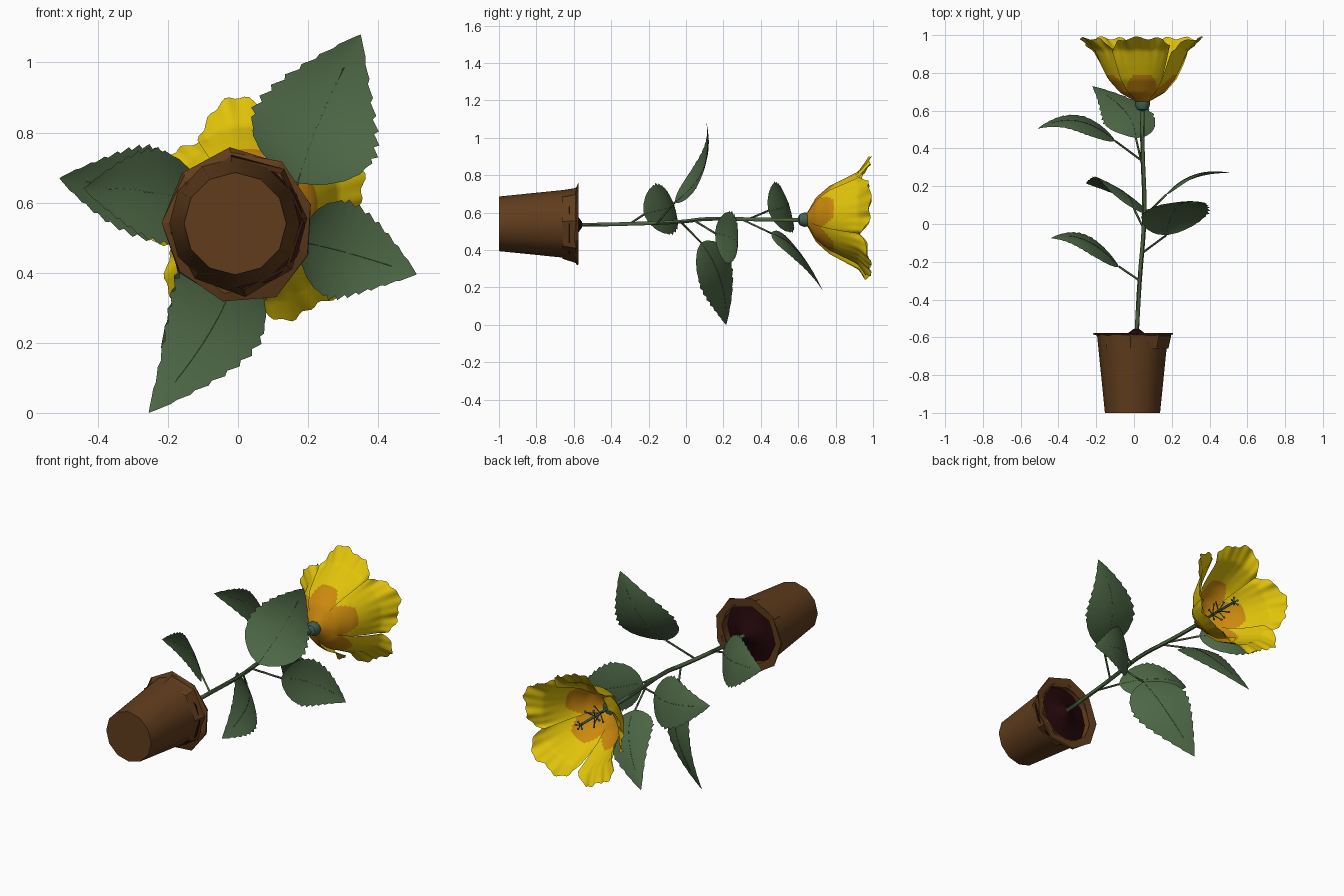
import bpy, bmesh, math, random
from mathutils import Vector

random.seed(4)
cube = bpy.data.objects.get("Cube")
if cube:
    bpy.data.objects.remove(cube, do_unlink=True)


def material(name, rgb):
    m = bpy.data.materials.new(name)
    m.use_nodes = True
    m.diffuse_color = (*rgb, 1)
    m.node_tree.nodes["Principled BSDF"].inputs["Base Color"].default_value = (*rgb, 1)
    return m


BROWN = material("pot brown", (0.118, 0.046, 0.012))
SOIL = material("dark soil", (0.016, 0.002, 0.003))
LEAF = material("leaf green", (0.074, 0.135, 0.06))
STEM = material("stem green", (0.07, 0.12, 0.05))
CALYX = material("blue green", (0.05, 0.12, 0.085))
YELLOW = material("petal yellow", (0.76, 0.55, 0.003))
ORANGE = material("petal orange", (0.6, 0.25, 0.004))


def finish(name, bm, mats, angle=40):
    bmesh.ops.remove_doubles(bm, verts=bm.verts, dist=0.0001)
    me = bpy.data.meshes.new(name)
    bm.to_mesh(me)
    bm.free()
    ob = bpy.data.objects.new(name, me)
    bpy.context.collection.objects.link(ob)
    for m in mats:
        me.materials.append(m)
    bpy.ops.object.select_all(action='DESELECT')
    ob.select_set(True)
    bpy.context.view_layer.objects.active = ob
    bpy.ops.object.shade_smooth_by_angle(angle=math.radians(angle))


def grid(bm, rows, closed=False, rule=None):
    """Skin a list of point rows with quads."""
    vs = [[bm.verts.new(p) for p in row] for row in rows]
    n = len(rows[0])
    for i in range(len(rows) - 1):
        for j in range(n if closed else n - 1):
            k = (j + 1) % n
            f = bm.faces.new((vs[i][j], vs[i][k], vs[i + 1][k], vs[i + 1][j]))
            if rule:
                f.material_index = rule(i, j)
    return vs


def lathe(name, profile, mats, sides=12, centre=(0, 0.54), turn=0.0, jitter=0.0, angle=40, cap=False):
    """Turn (radius, y) points around an axis along y."""
    rows = []
    for r, y in profile:
        row = []
        for j in range(sides):
            a = 2 * math.pi * j / sides + turn
            q = r * (1 + random.uniform(-jitter, jitter))
            row.append((centre[0] + q * math.cos(a), y, centre[1] + q * math.sin(a)))
        rows.append(row)
    bm = bmesh.new()
    vs = grid(bm, rows, True)
    if cap:
        bm.faces.new(vs[0])
    bmesh.ops.recalc_face_normals(bm, faces=bm.faces)
    finish(name, bm, mats, angle)


def tube(name, points, radius, mat):
    cu = bpy.data.curves.new(name, 'CURVE')
    cu.dimensions = '3D'
    cu.bevel_depth = radius
    cu.bevel_resolution = 1
    cu.use_fill_caps = True
    sp = cu.splines.new('BEZIER')
    sp.bezier_points.add(len(points) - 1)
    for bp, p in zip(sp.bezier_points, points):
        bp.co = p
        bp.handle_left_type = bp.handle_right_type = 'AUTO'
    sp.resolution_u = 5
    cu.materials.append(mat)
    ob = bpy.data.objects.new(name, cu)
    bpy.context.collection.objects.link(ob)
    bpy.ops.object.select_all(action='DESELECT')
    ob.select_set(True)
    bpy.context.view_layer.objects.active = ob
    bpy.ops.object.convert(target='MESH')
    bpy.ops.object.shade_smooth_by_angle(angle=math.radians(60))


# Pot: tapered wall with open mouth, two ragged rim flanges, soil with a mound
lathe("pot_body", [(0.146, -1), (0.188, -0.585), (0.178, -0.58), (0.172, -0.64)],
      [BROWN], centre=(-0.008, 0.54), cap=True)
lathe("pot_rim_outer", [(0.186, -0.596), (0.218, -0.583), (0.222, -0.576), (0.178, -0.579)],
      [BROWN], sides=9, centre=(0.005, 0.532), turn=0.3, jitter=0.05, angle=15)
lathe("pot_rim_inner", [(0.184, -0.66), (0.2, -0.592), (0.2, -0.58), (0.174, -0.585)],
      [BROWN], sides=8, centre=(0, 0.535), turn=0.1, jitter=0.04, angle=15)
lathe("soil", [(0.18, -0.625), (0.1, -0.612), (0.05, -0.582), (0.015, -0.556), (0.001, -0.553)],
      [SOIL], centre=(0.012, 0.535))

# Main stem
tube("stem", [(0.012, -0.62, 0.533), (0.03, -0.3, 0.54), (0.052, -0.02, 0.552),
              (0.055, 0.1, 0.565), (0.045, 0.4, 0.563), (0.045, 0.63, 0.56)], 0.0115, STEM)


def leaf(name, root, base, mid, tip, across, half):
    root, base, mid, tip, across = map(Vector, (root, base, mid, tip, across))
    tube(name + "_stalk", [root, (root + base) / 2, base], 0.0055, STEM)
    ctrl = 2 * mid - (base + tip) / 2
    steps, cols = 34, 8
    rows, ridge = [], []
    for i in range(steps + 1):
        t = i / steps
        p = base * (1 - t) ** 2 + ctrl * 2 * t * (1 - t) + tip * t * t
        tan = ((ctrl - base) * (1 - t) + (tip - ctrl) * t).normalized()
        side = (across - tan * across.dot(tan)).normalized()
        nor = tan.cross(side)
        if nor.y < 0:
            nor = -nor
        w = half * 1.08 * max(0, math.sin(math.pi * t ** 0.74)) ** 0.85 * (1.1 - 0.28 * t)
        tooth = (0.1 if t > 0.3 else 0.02) * ((-i) % 3) / 2
        row = []
        for j in range(cols + 1):
            v = 2 * j / cols - 1
            edge = 1 + tooth if abs(v) == 1 else 1
            row.append(p + side * w * v * edge - nor * (0.11 * w * v * v))
        rows.append(row)
        if 0 < i < steps - 4 and i % 4 == 0:
            ridge.append(p)
    bm = bmesh.new()
    grid(bm, rows)
    finish(name, bm, [LEAF], 60)
    tube(name + "_midrib", [base] + ridge, 0.0015, LEAF)


# Leaves: stalk root, leaf base, middle, tip, cross direction, half width
leaf("lower_right_leaf", (0.03, -0.3, 0.54), (-0.08, -0.225, 0.59), (-0.26, -0.085, 0.63),
     (-0.44, -0.075, 0.64), (0, -0.35, 1), 0.125)
leaf("upper_left_leaf", (0.048, -0.15, 0.548), (0.17, -0.06, 0.655), (0.235, 0.095, 0.84),
     (0.35, 0.11, 1.08), (1, 0, -0.4), 0.165)
leaf("bottom_leaf", (0.054, -0.03, 0.552), (0, 0.08, 0.44), (-0.075, 0.185, 0.24),
     (-0.255, 0.215, 0), (1, -0.65, -0.45), 0.148)
leaf("middle_left_leaf", (0.054, 0.04, 0.56), (0.17, 0.155, 0.49), (0.32, 0.26, 0.455),
     (0.51, 0.27, 0.395), (0.2, 0.1, 1), 0.125)
leaf("upper_right_leaf", (0.048, 0.33, 0.563), (-0.1, 0.44, 0.61), (-0.3, 0.545, 0.64),
     (-0.51, 0.505, 0.67), (0, -0.35, 1), 0.125)
leaf("flower_leaf", (0.046, 0.3, 0.563), (0.01, 0.455, 0.49), (-0.05, 0.6, 0.39),
     (-0.22, 0.73, 0.185), (1, 0.2, -0.5), 0.13)

# Flower: five broad ruffled petals around the y axis
FX, FZ = 0.045, 0.565
PROFILE = [(0.012, 0.635), (0.115, 0.695), (0.175, 0.765), (0.213, 0.84), (0.25, 0.92), (0.325, 0.985)]


def profile_at(u):
    s = min(max(u, 0), 0.9999) * (len(PROFILE) - 1)
    i = int(s)
    a, b = Vector(PROFILE[i]), Vector(PROFILE[i + 1])
    return a.lerp(b, s - i)


def petal(name, angle, seed):
    rows, nu, nv = [], 30, 32
    for i in range(nu + 1):
        row = []
        for j in range(nv + 1):
            u, v = i / nu, 2 * j / nv - 1
            r, y = profile_at(u * (1 - 0.2 * abs(v) ** 3))
            ruffle = u ** 6 * (0.012 * math.sin(6 * v + seed) + 0.006 * math.sin(21 * v + 2 * seed))
            q = r * (1 + 0.06 * v) + ruffle
            y += u ** 6 * 0.008 * math.sin(11 * v + seed)
            a = angle + math.radians(40 - 3 * u) * v
            row.append((FX + q * math.cos(a), min(y, 1), FZ + q * math.sin(a)))
        rows.append(row)
    bm = bmesh.new()
    grid(bm, rows, rule=lambda i, j: 1 if i < 14 - 6 * (2 * (j + 0.5) / nv - 1) ** 2 else 0)
    finish(name, bm, [YELLOW, ORANGE], 60)


for k in range(5):
    petal(f"petal_{k + 1}", math.radians(90 + 72 * k), 1.7 * k)

# Calyx, pistil column and stamens
lathe("calyx", [(0.008, 0.597), (0.03, 0.607), (0.041, 0.632), (0.038, 0.65), (0.015, 0.655)],
      [CALYX], sides=10, centre=(FX, 0.562), cap=True)
tube("pistil", [(FX, 0.64, FZ), (FX, 0.78, FZ), (FX, 0.92, FZ)], 0.007, CALYX)


def bud(name, p, r):
    bm = bmesh.new()
    bmesh.ops.create_icosphere(bm, subdivisions=1, radius=r)
    bmesh.ops.translate(bm, verts=bm.verts, vec=p)
    finish(name, bm, [CALYX], 60)


def filaments(name, count, y, length, rise, turn=0.0):
    for k in range(count):
        a = 2 * math.pi * k / count + turn
        end = (FX + length * math.cos(a), y + rise, FZ + length * math.sin(a))
        tube(f"{name}_{k + 1}", [(FX, y, FZ), end], 0.003, CALYX)
        bud(f"{name}_tip_{k + 1}", end, 0.007)


filaments("stigma", 5, 0.912, 0.022, 0.012)
for n, y in enumerate((0.73, 0.78)):
    filaments(f"stamen_ring_{n + 1}", 5, y, 0.05, 0.03, 0.6 * n)
